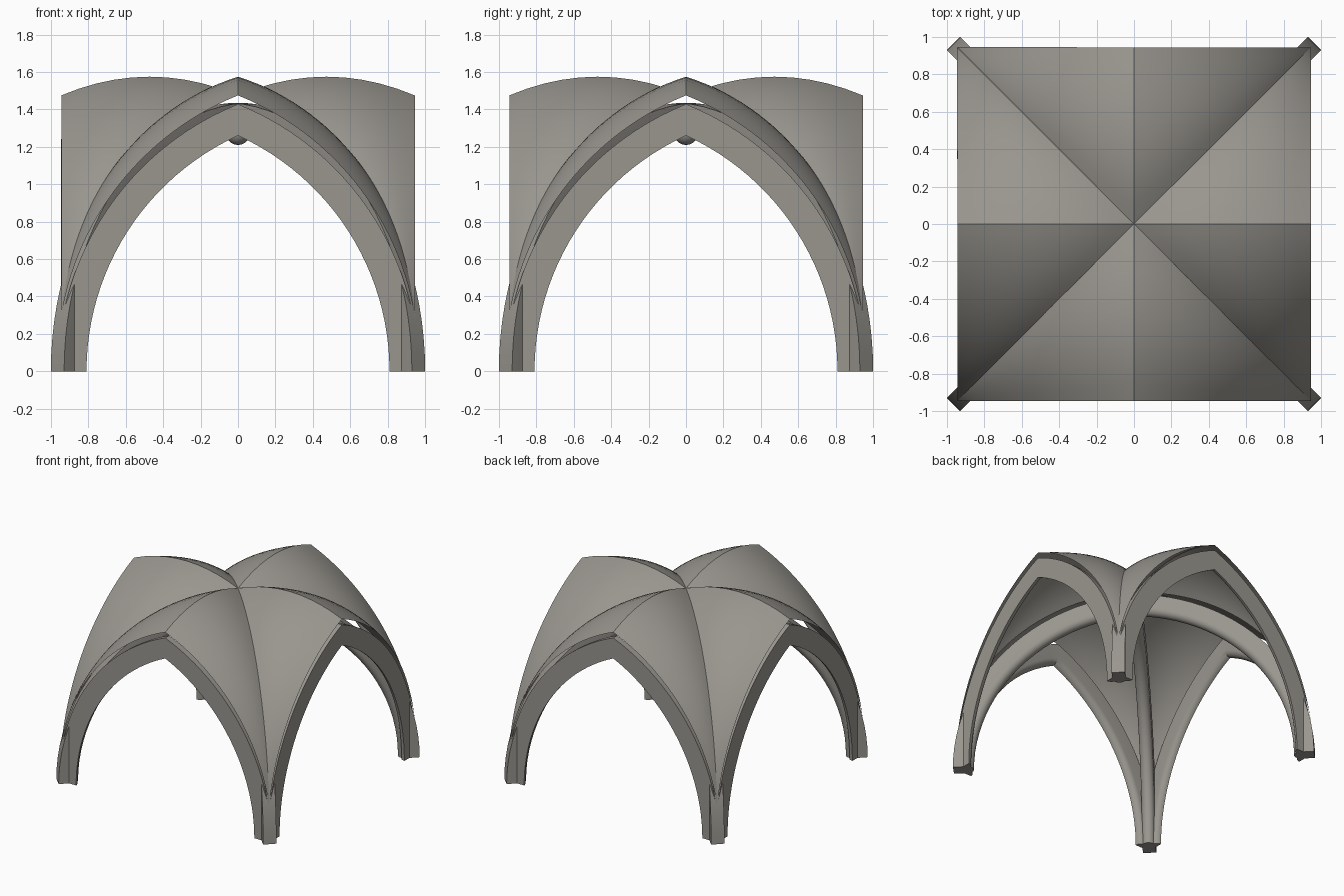
import bpy, bmesh
from math import sin, cos, acos, sqrt, pi, radians
from mathutils import Matrix, Vector

if "Cube" in bpy.data.objects:
    bpy.data.objects.remove(bpy.data.objects["Cube"], do_unlink=True)

STONE = (0.32, 0.305, 0.275, 1.0)
stone = bpy.data.materials.new("warm grey stone")
stone.diffuse_color = STONE
stone.use_nodes = True
stone.node_tree.nodes["Principled BSDF"].inputs["Base Color"].default_value = STONE

HALF = 0.945           # half width of the square bay
RIB_HALF = 0.05        # half width of a full rib
RIB_DEPTH = 0.155
WALL_OUTER, WALL_OFFSET = 1.54, 0.575    # pointed arc radius, centre offset
DIAG_OUTER, DIAG_OFFSET = 1.437, 0.072


def finish(bm, name):
    mesh = bpy.data.meshes.new(name)
    bm.to_mesh(mesh)
    bm.free()
    mesh.materials.append(stone)
    obj = bpy.data.objects.new(name, mesh)
    bpy.context.collection.objects.link(obj)
    bpy.ops.object.select_all(action='DESELECT')
    obj.select_set(True)
    bpy.context.view_layer.objects.active = obj
    bpy.ops.object.shade_smooth_by_angle(angle=radians(30))


def full_arc(radius, offset, steps=24):
    """Pointed arc from the right springing over the crown to the left."""
    top = acos(offset / radius)
    right = [(radius * cos(top * i / steps) - offset, radius * sin(top * i / steps))
             for i in range(steps + 1)]
    return right + [(-x, z) for x, z in reversed(right[:-1])]


def round_profile(start, end, steps):
    """Rib section as (sideways, depth below the back), rounded underneath."""
    arc = [start + (end - start) * i / steps for i in range(steps + 1)]
    nose = [(RIB_HALF * cos(a), RIB_DEPTH - RIB_HALF + RIB_HALF * sin(a)) for a in arc]
    return [(nose[0][0], 0)] + nose + [(nose[-1][0], 0)]


def rib(name, profile, outer, offset, y, turn):
    bm = bmesh.new()
    lines = [[bm.verts.new((x, y + side, z)) for x, z in full_arc(outer - depth, offset)]
             for side, depth in profile]
    for a, b in zip(lines, lines[1:] + lines[:1]):
        for i in range(len(a) - 1):
            bm.faces.new((a[i], a[i + 1], b[i + 1], b[i]))
    for end in (0, -1):
        bm.faces.new([line[end] for line in lines])
    bmesh.ops.recalc_face_normals(bm, faces=bm.faces)
    bm.transform(Matrix.Rotation(turn, 4, 'Z'))
    finish(bm, name)


# Pointed half ribs along the four sides, flat outside and rounded inside
SIDES = ("front", "left", "back", "right")
half_profile = round_profile(0, pi / 2, 6)
for i, side in enumerate(SIDES):
    rib(side + "_arch", half_profile, WALL_OUTER, WALL_OFFSET, -HALF, i * pi / 2)

# Two full ribs crossing on the diagonals
full_profile = round_profile(0, pi, 12)
for name, turn in (("diagonal_rib_a", pi / 4), ("diagonal_rib_b", -pi / 4)):
    rib(name, full_profile, DIAG_OUTER, DIAG_OFFSET, 0, turn)

# Small rounded boss under the crossing
boss = bmesh.new()
bmesh.ops.create_uvsphere(boss, u_segments=16, v_segments=10, radius=0.065,
                          matrix=Matrix.Translation((0, 0, 1.275)))
finish(boss, "crossing_boss")

# Curved vault webs: each half cell spans from wall edge to groin
CROWN, BULGE = 1.475, 0.10
lift = CROWN - sqrt(WALL_OUTER ** 2 - WALL_OFFSET ** 2)
tip_z = sqrt(WALL_OUTER ** 2 - (HALF + WALL_OFFSET) ** 2) + lift
drop = CROWN - tip_z
groin_r = (2 * HALF ** 2 + drop ** 2) / (2 * drop)


def web_point(x, t):
    edge = sqrt(WALL_OUTER ** 2 - (x + WALL_OFFSET) ** 2) + lift
    groin = sqrt(groin_r ** 2 - 2 * x * x) + CROWN - groin_r
    rise = BULGE * (1 - x / HALF) * 4 * t * (1 - t)
    return Vector((x, -HALF + t * (HALF - x), edge + t * (groin - edge) + rise))


def web(name, turn, rows=28, cols=10):
    bm = bmesh.new()
    start = acos((HALF + WALL_OFFSET) / WALL_OUTER)
    end = acos(WALL_OFFSET / WALL_OUTER)
    for mirror in (1, -1):
        tip = web_point(HALF, 0)
        tip.x *= mirror
        grid = [[bm.verts.new(tip)] * (cols + 1)]
        for i in range(1, rows + 1):
            x = max(WALL_OUTER * cos(start + (end - start) * i / rows) - WALL_OFFSET, 0)
            row = []
            for j in range(cols + 1):
                p = web_point(x, j / cols)
                row.append(bm.verts.new((p.x * mirror, p.y, p.z)))
            grid.append(row)
        for r0, r1 in zip(grid, grid[1:]):
            for j in range(cols):
                corners = list(dict.fromkeys((r0[j], r0[j + 1], r1[j + 1], r1[j])))
                bm.faces.new(corners)
    bm.normal_update()
    for f in bm.faces:
        if f.normal.z < 0:
            f.normal_flip()
    bm.transform(Matrix.Rotation(turn, 4, 'Z'))
    finish(bm, name)


for i, side in enumerate(SIDES):
    web(side + "_vault_web", i * pi / 2)
